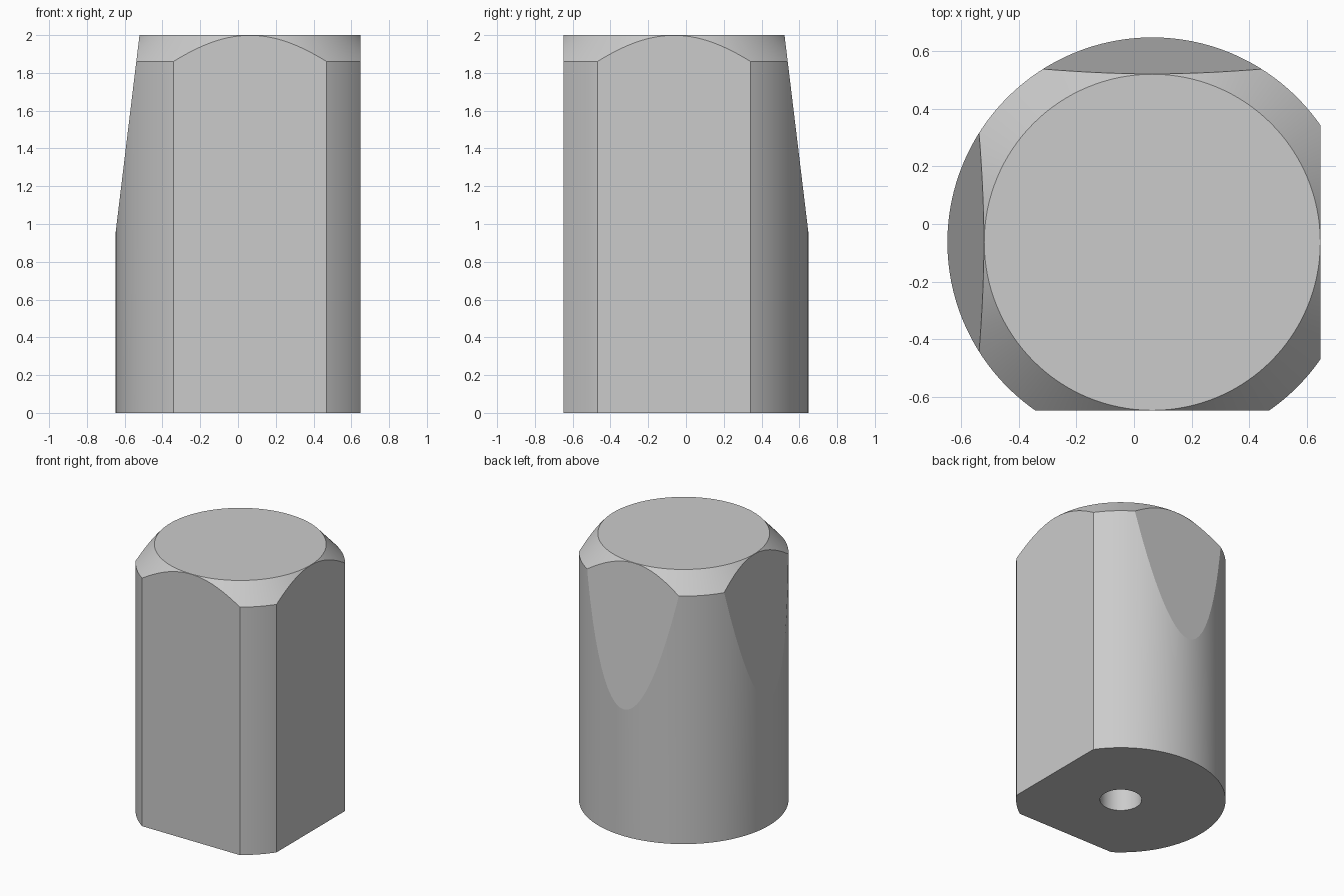
import bpy, bmesh, math
from mathutils import Vector

cube = bpy.data.objects.get("Cube")
if cube:
    bpy.data.objects.remove(cube, do_unlink=True)

RADIUS, TOP_RADIUS, FLAT = 0.712, 0.584, 0.585
HEIGHT, BEVEL_Z, TAPER_Z = 2.0, 1.86, 0.95
HOLE_RADIUS, HOLE_DEPTH = 0.142, 1.0
SEGMENTS = 128

# Turned body: blind hole, base, wall, chamfer and top
profile = [(0, HOLE_DEPTH), (HOLE_RADIUS, HOLE_DEPTH), (HOLE_RADIUS, 0),
           (RADIUS, 0), (RADIUS, BEVEL_Z), (TOP_RADIUS, HEIGHT), (0, HEIGHT)]
bm = bmesh.new()
points = [bm.verts.new((r, 0, z)) for r, z in profile]
lines = [bm.edges.new(pair) for pair in zip(points, points[1:])]
bmesh.ops.spin(bm, geom=points + lines, cent=(0, 0, 0), axis=(0, 0, 1),
               angle=math.tau, steps=SEGMENTS)
bmesh.ops.remove_doubles(bm, verts=bm.verts[:], dist=1e-5)
bmesh.ops.recalc_face_normals(bm, faces=bm.faces[:])
for face in bm.faces:
    face.smooth = True


def slice_side(point, normal):
    """Cut away everything beyond a plane and close it with one flat face."""
    geom = bm.verts[:] + bm.edges[:] + bm.faces[:]
    bmesh.ops.bisect_plane(bm, geom=geom, plane_co=point, plane_no=normal,
                           dist=1e-5, clear_outer=True)
    rim = [e for e in bm.edges if e.is_boundary]
    caps = bmesh.ops.holes_fill(bm, edges=rim, sides=0)["faces"]
    for cap in caps:
        cap.smooth = False
        cap.normal_update()
        if cap.normal.dot(normal) < 0:
            cap.normal_flip()


# Upright flats on the front and the +x side
for direction in (Vector((0, -1, 0)), Vector((1, 0, 0))):
    slice_side(direction * FLAT, direction)

# Leaning flats on the back and the -x side
for direction in (Vector((0, 1, 0)), Vector((-1, 0, 0))):
    normal = direction * (HEIGHT - TAPER_Z) + Vector((0, 0, RADIUS - FLAT))
    slice_side(direction * FLAT + Vector((0, 0, HEIGHT)), normal.normalized())

# Centre the cut body on the origin
shift = (RADIUS - FLAT) / 2
bmesh.ops.translate(bm, verts=bm.verts[:], vec=(shift, -shift, 0))

mesh = bpy.data.meshes.new("knob_body")
bm.to_mesh(mesh)
bm.free()
body = bpy.data.objects.new("knob_body", mesh)
bpy.context.collection.objects.link(body)

# Plain grey finish
grey = bpy.data.materials.new("plain_grey")
grey.use_nodes = True
color = (0.6, 0.6, 0.6, 1)
grey.diffuse_color = color
grey.node_tree.nodes["Principled BSDF"].inputs["Base Color"].default_value = color
mesh.materials.append(grey)

# Sharp shading at hard edges
for edge in mesh.edges:
    edge.use_edge_sharp = False
flat_faces = [p.index for p in mesh.polygons if not p.use_smooth]
bpy.ops.object.select_all(action="DESELECT")
body.select_set(True)
bpy.context.view_layer.objects.active = body
bpy.ops.object.shade_smooth_by_angle(angle=math.radians(30))
for index in flat_faces:
    mesh.polygons[index].use_smooth = False
